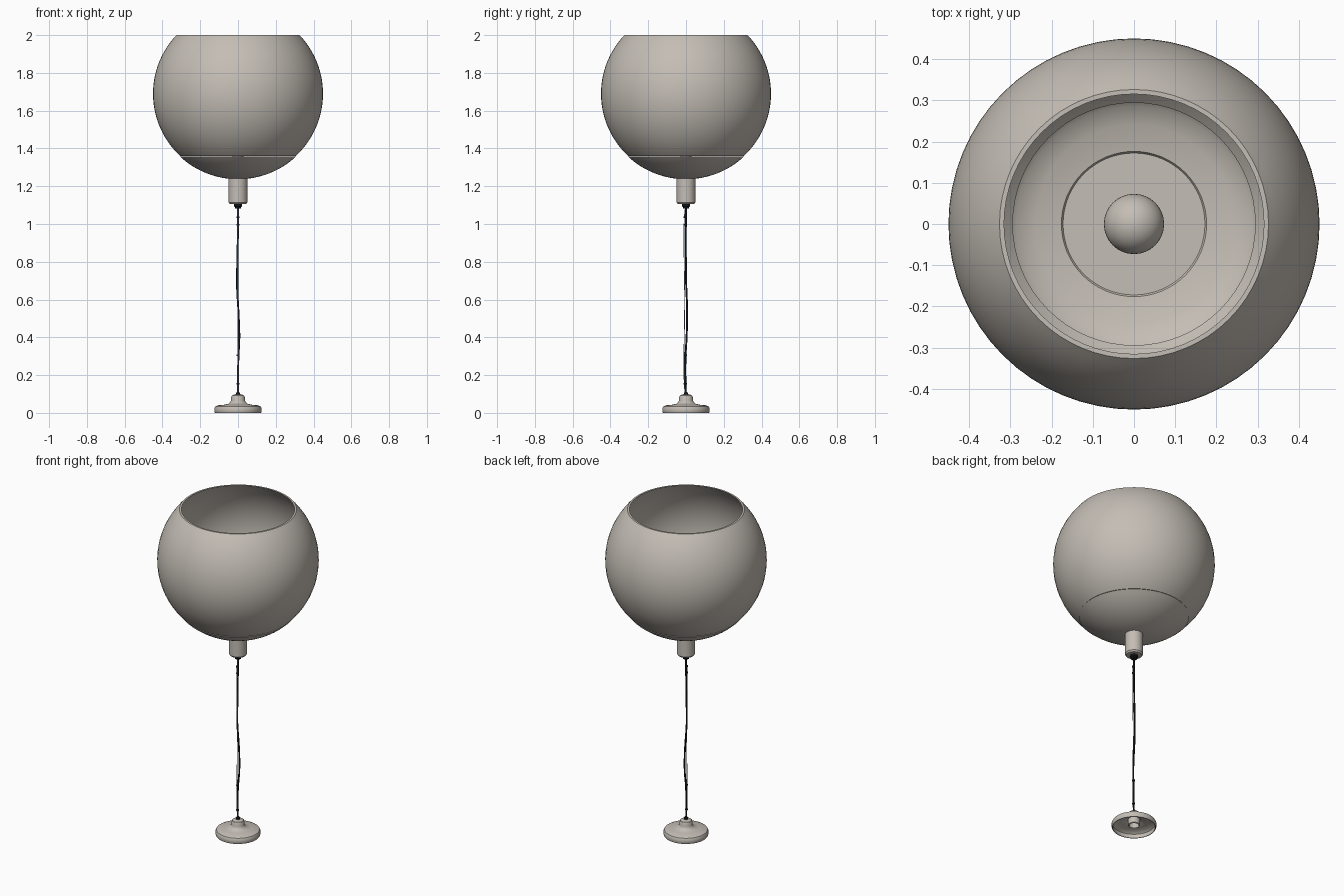
import bpy, bmesh, math
from mathutils import Vector

if "Cube" in bpy.data.objects:
    bpy.data.objects.remove(bpy.data.objects["Cube"])


def material(name, rgb):
    m = bpy.data.materials.new(name)
    m.diffuse_color = (*rgb, 1)
    m.use_nodes = True
    m.node_tree.nodes["Principled BSDF"].inputs["Base Color"].default_value = m.diffuse_color
    return m


STONE = material("warm_grey", (0.55, 0.51, 0.46))
BLACK = material("black", (0.01, 0.01, 0.01))
STEEL = material("steel_grey", (0.3, 0.3, 0.3))


def lathe(name, profile, mat, sides=48):
    """Spin an (r, z) profile around the z axis."""
    bm = bmesh.new()
    vs = [bm.verts.new((r, 0, z)) for r, z in profile]
    edges = [bm.edges.new(p) for p in zip(vs, vs[1:])]
    bmesh.ops.spin(bm, geom=vs + edges, axis=(0, 0, 1), cent=(0, 0, 0),
                   steps=sides, angle=math.tau, use_duplicate=False)
    bmesh.ops.remove_doubles(bm, verts=bm.verts, dist=1e-5)
    bmesh.ops.recalc_face_normals(bm, faces=bm.faces)
    me = bpy.data.meshes.new(name)
    bm.to_mesh(me)
    bm.free()
    ob = bpy.data.objects.new(name, me)
    bpy.context.collection.objects.link(ob)
    me.materials.append(mat)
    bpy.ops.object.select_all(action='DESELECT')
    ob.select_set(True)
    bpy.context.view_layer.objects.active = ob
    bpy.ops.object.shade_smooth_by_angle(angle=math.radians(35))
    return ob


def arc(radius, z0, z1, centre=1.69, n=24):
    """Points on a sphere outline between two heights."""
    a0 = math.asin(max(-1, min(1, (z0 - centre) / radius)))
    a1 = math.asin(max(-1, min(1, (z1 - centre) / radius)))
    return [(radius * math.cos(a0 + (a1 - a0) * i / n),
             centre + radius * math.sin(a0 + (a1 - a0) * i / n)) for i in range(n + 1)]


def tube(name, points, radius, mat):
    cu = bpy.data.curves.new(name, 'CURVE')
    cu.dimensions = '3D'
    cu.bevel_depth = radius
    cu.bevel_resolution = 2
    cu.use_fill_caps = True
    cu.resolution_u = 8
    sp = cu.splines.new('BEZIER')
    sp.bezier_points.add(len(points) - 1)
    for bp, p in zip(sp.bezier_points, points):
        bp.co = Vector(p)
        bp.handle_left_type = bp.handle_right_type = 'AUTO'
    cu.materials.append(mat)
    ob = bpy.data.objects.new(name, cu)
    bpy.context.collection.objects.link(ob)
    return ob


# Open globe shade with a thin wall
outer = arc(0.45, 1.36, 2.0, n=32)
inner = arc(0.442, 2.0, 1.36, n=32)
lathe("globe_shade", outer + inner + outer[:1], STONE, 64)

# Lower cup closing the globe, with a shallow inner floor
cup = arc(0.453, 1.237, 1.357, n=16)
lathe("lower_cup", cup + [(0.298, 1.357), (0.285, 1.345), (0.24, 1.328),
                          (0.176, 1.318), (0.172, 1.312), (0, 1.312)], STONE, 64)

# Bulb and its neck
bulb = arc(0.073, 1.40, 1.543, centre=1.47, n=20)
lathe("bulb", [(0.03, 1.31), (0.03, 1.39)] + bulb[3:-1] + [(0, 1.543)], STONE, 32)

# Lamp socket under the globe
lathe("socket", [(0, 1.25), (0.05, 1.25), (0.05, 1.115), (0.043, 1.106), (0, 1.106)], STONE, 32)

# Cord grips at both ends
lathe("socket_grip", [(0, 1.108), (0.021, 1.108), (0.021, 1.095), (0.016, 1.09),
                      (0.016, 1.083), (0, 1.083)], BLACK, 20)
lathe("canopy_grip", [(0, 0.108), (0.011, 0.108), (0.013, 0.09), (0, 0.09)], BLACK, 20)

# Hollow ceiling canopy with a rounded rim and central hub
lathe("canopy", [(0.122, 0), (0.125, 0.008), (0.125, 0.024), (0.12, 0.034), (0.108, 0.04),
                 (0.075, 0.043), (0.052, 0.048), (0.041, 0.056), (0.037, 0.066),
                 (0.037, 0.082), (0.032, 0.092), (0.022, 0.097), (0, 0.098),
                 (0, 0.09), (0.03, 0.086), (0.033, 0.05), (0.045, 0.043),
                 (0.075, 0.037), (0.105, 0.034), (0.118, 0.024), (0.118, 0), (0.122, 0)], STONE)
lathe("canopy_inner_hub", [(0, 0.09), (0.034, 0.09), (0.034, 0.015), (0.028, 0.012),
                           (0.028, 0.05), (0, 0.05)], STONE, 32)

# Slack cord and straight support wire
tube("cord", [(0, 0, 1.09), (0, -0.001, 0.99), (-0.003, -0.001, 0.82), (-0.005, 0.001, 0.68),
              (0.002, 0.006, 0.54), (0.007, 0.003, 0.4), (0.002, -0.003, 0.29),
              (0, -0.003, 0.16), (0, 0, 0.09)], 0.005, BLACK)
tube("support_wire", [(0, -0.003, 1.09), (0, -0.009, 1.03), (0, -0.007, 0.6),
                      (0, -0.009, 0.15), (0, -0.003, 0.09)], 0.002, STEEL)

# Small clips tying cord and wire together
for i, z in enumerate((1.035, 0.995, 0.305, 0.155)):
    clip = lathe(f"cord_clip_{i + 1}", [(0, z - 0.004), (0.008, z - 0.004),
                                        (0.008, z + 0.004), (0, z + 0.004)], BLACK, 12)
    clip.location.y = -0.004
